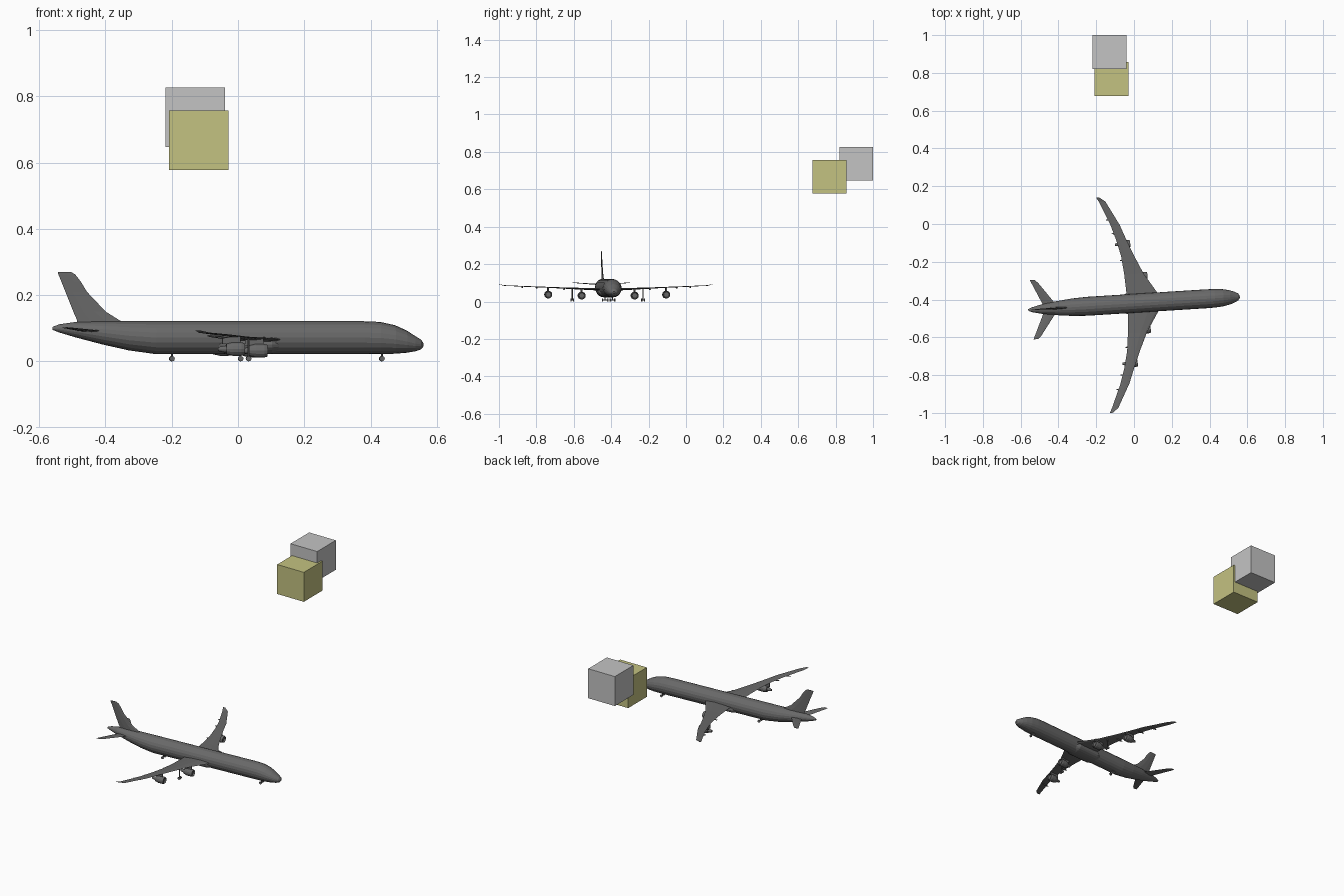
import bpy, bmesh, math
from mathutils import Matrix, Vector

old = bpy.data.objects.get("Cube")
if old:
    bpy.data.objects.remove(old, do_unlink=True)


def material(name, rgb):
    m = bpy.data.materials.new(name)
    m.use_nodes = True
    m.diffuse_color = (*rgb, 1)
    m.node_tree.nodes["Principled BSDF"].inputs["Base Color"].default_value = (*rgb, 1)
    return m


DARK = material("dark grey", (0.14, 0.14, 0.14))
LIGHT = material("light grey", (0.55, 0.55, 0.55))
YELLOW = material("pale yellow", (0.55, 0.54, 0.22))

# The aircraft is modelled nose to +x, then turned slightly and moved into place
PLACE = Matrix.Translation((0, -0.42, 0)) @ Matrix.Rotation(math.radians(3.6), 4, "Z")


def finish(name, bm, mat, place=PLACE):
    bmesh.ops.recalc_face_normals(bm, faces=bm.faces)
    me = bpy.data.meshes.new(name)
    bm.to_mesh(me)
    bm.free()
    me.materials.append(mat)
    ob = bpy.data.objects.new(name, me)
    ob.matrix_world = place
    bpy.context.collection.objects.link(ob)
    return ob


def loft(name, rings, mat=DARK):
    """Skin a row of equal-sized point rings and cap both ends."""
    bm = bmesh.new()
    rows = [[bm.verts.new(p) for p in ring] for ring in rings]
    n = len(rows[0])
    for a, b in zip(rows, rows[1:]):
        for i in range(n):
            j = (i + 1) % n
            bm.faces.new((a[i], a[j], b[j], b[i]))
    bm.faces.new(rows[0])
    bm.faces.new(rows[-1])
    return finish(name, bm, mat)


def tube(name, stations, y=0, sides=20):
    """Body along x from (x, bottom, top, half width) stations."""
    turns = [2 * math.pi * i / sides for i in range(sides)]
    return loft(name, [[Vector((x, y + w * math.cos(t),
                                (lo + hi) / 2 + (hi - lo) / 2 * math.sin(t)))
                        for t in turns] for x, lo, hi, w in stations])


def section(lead, trail, thick):
    """Thin aerofoil outline as (x, offset) pairs."""
    c = lead - trail
    upper = [(0.92, 0.3), (0.65, 0.5), (0.3, 0.35)]
    return ([(lead, 0)] + [(trail + c * f, c * thick * h) for f, h in upper]
            + [(trail, 0)]
            + [(trail + c * f, -c * thick * h) for f, h in reversed(upper)])


def flat_wing(name, stations, side, thick):
    loft(name, [[Vector((x, side * y, z + h)) for x, h in section(le, te, thick)]
                for y, le, te, z in stations])


def cylinder(name, a, b, radius, sides=10):
    a, b = Vector(a), Vector(b)
    bm = bmesh.new()
    m = Matrix.Translation((a + b) / 2) @ (b - a).to_track_quat("Z", "Y").to_matrix().to_4x4()
    bmesh.ops.create_cone(bm, cap_ends=True, segments=sides, radius1=radius,
                          radius2=radius, depth=(b - a).length, matrix=m)
    finish(name, bm, DARK)


def box(name, centre, size, mat, place=PLACE):
    bm = bmesh.new()
    bmesh.ops.create_cube(bm, size=1, matrix=Matrix.Translation(centre) @ Matrix.Diagonal((*size, 1)))
    finish(name, bm, mat, place)


def landing_gear(name, x, y, top, gap):
    cylinder(name + "_strut", (x, y, 0.008), (x, y, top), 0.003, 8)
    cylinder(name + "_axle", (x, y - gap, 0.008), (x, y + gap, 0.008), 0.002, 6)
    for label, s in (("left", 1), ("right", -1)):
        cylinder(f"{name}_{label}_wheel", (x, y + s * gap - 0.003, 0.008),
                 (x, y + s * gap + 0.003, 0.008), 0.008, 12)


# Fuselage
tube("fuselage", [
    (0.561, 0.045, 0.055, 0.006), (0.553, 0.036, 0.066, 0.018),
    (0.535, 0.030, 0.077, 0.028), (0.51, 0.026, 0.093, 0.037),
    (0.475, 0.023, 0.109, 0.045), (0.43, 0.022, 0.119, 0.049),
    (0.38, 0.022, 0.121, 0.05), (0.1, 0.022, 0.121, 0.05),
    (-0.25, 0.022, 0.121, 0.05), (-0.33, 0.033, 0.121, 0.046),
    (-0.41, 0.051, 0.121, 0.037), (-0.49, 0.072, 0.119, 0.025),
    (-0.54, 0.087, 0.112, 0.013), (-0.561, 0.095, 0.104, 0.005)])
# Belly fairing between the wings
tube("wing_fairing", [(0.15, 0.035, 0.07, 0.03), (0.10, 0.022, 0.08, 0.054),
                      (-0.04, 0.022, 0.08, 0.054), (-0.09, 0.035, 0.07, 0.03)])

# Upright fin with a swept leading edge
FIN = [(0.108, -0.33, -0.485), (0.125, -0.36, -0.487), (0.15, -0.40, -0.498),
       (0.21, -0.457, -0.522), (0.24, -0.475, -0.534), (0.262, -0.492, -0.543),
       (0.27, -0.505, -0.545)]
loft("tail_fin", [[Vector((x, h, z)) for x, h in section(le, te, 0.09)]
                  for z, le, te in FIN])

WING = [(0, 0.135, -0.036, 0.066), (0.05, 0.126, -0.036, 0.066),
        (0.155, 0.06, -0.042, 0.069), (0.25, 0.017, -0.052, 0.073),
        (0.34, -0.02, -0.073, 0.077), (0.42, -0.05, -0.098, 0.08),
        (0.548, -0.118, -0.152, 0.086), (0.572, -0.15, -0.165, 0.093)]
STABILISER = [(0, -0.395, -0.48, 0.09), (0.03, -0.42, -0.485, 0.092),
              (0.14, -0.5, -0.535, 0.1), (0.157, -0.518, -0.542, 0.102)]

for label, s in (("left", 1), ("right", -1)):
    flat_wing(label + "_wing", WING, s, 0.09)
    flat_wing(label + "_stabiliser", STABILISER, s, 0.09)

    # Engines hung ahead of the wing on pylons
    for place, front, y, z in (("inner", 0.08, 0.142, 0.032), ("outer", 0.0, 0.316, 0.037)):
        name = f"{label}_{place}_engine"
        shape = [(0.006, 0.014), (0, 0.016), (0, 0.018), (-0.01, 0.021), (-0.035, 0.021),
                 (-0.055, 0.016), (-0.056, 0.011), (-0.08, 0.006)]
        shape[0] = (-0.008, 0.014)
        tube(name, [(front + dx, z - r, z + r, r) for dx, r in shape], s * y, 14)
        box(name + "_pylon", (front - 0.04, s * y, z + 0.027), (0.055, 0.006, 0.024), DARK)

    # Flap fairings under the trailing edge
    for i, (y, x, z) in enumerate([(0.23, -0.04, 0.067), (0.375, -0.075, 0.074), (0.45, -0.1, 0.077)]):
        tube(f"{label}_flap_fairing_{i + 1}",
             [(x + 0.025, z - 0.002, z + 0.002, 0.002), (x, z - 0.006, z + 0.004, 0.005),
              (x - 0.02, z - 0.002, z + 0.002, 0.002)], s * y, 8)

    landing_gear(label + "_wing_gear", 0.02, s * 0.19, 0.07, 0.007)

landing_gear("nose_gear", 0.435, 0, 0.035, 0.012)
landing_gear("rear_gear", -0.2, 0, 0.035, 0.014)

# Two separate floating cubes
box("grey_block", (-0.129, 0.91, 0.737), (0.18, 0.18, 0.18), LIGHT, Matrix())
box("yellow_block", (-0.119, 0.767, 0.667), (0.18, 0.18, 0.18), YELLOW, Matrix())
